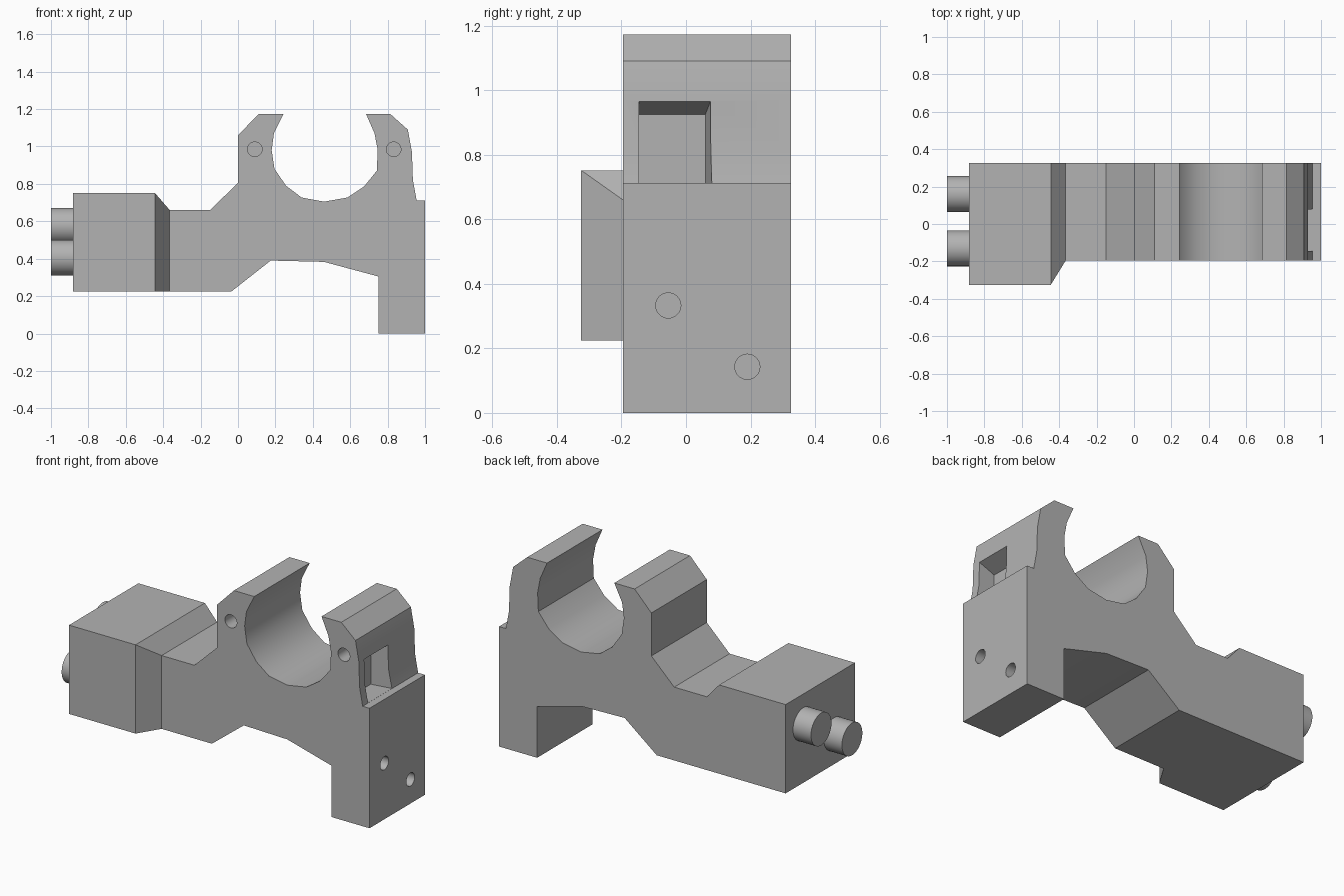
import bpy, bmesh, math
from mathutils import Matrix

cube = bpy.data.objects.get("Cube")
if cube:
    bpy.data.objects.remove(cube)

grey = bpy.data.materials.new("plain_grey")
grey.use_nodes = True
colour = (0.45, 0.45, 0.45, 1)
grey.diffuse_color = colour
grey.node_tree.nodes["Principled BSDF"].inputs["Base Color"].default_value = colour

FRONT, BACK = -0.195, 0.325


def make_object(name, bm):
    bmesh.ops.recalc_face_normals(bm, faces=bm.faces)
    mesh = bpy.data.meshes.new(name)
    bm.to_mesh(mesh)
    bm.free()
    mesh.materials.append(grey)
    obj = bpy.data.objects.new(name, mesh)
    bpy.context.collection.objects.link(obj)
    return obj


def cylinder(name, centre, radius, length, axis, sides=32):
    bm = bmesh.new()
    turn = Matrix.Rotation(math.pi / 2, 4, 'Y' if axis == 'X' else 'X')
    bmesh.ops.create_cone(bm, cap_ends=True, segments=sides, radius1=radius, radius2=radius,
                          depth=length, matrix=Matrix.Translation(centre) @ turn)
    return make_object(name, bm)


def smooth(obj):
    bpy.ops.object.select_all(action='DESELECT')
    obj.select_set(True)
    bpy.context.view_layer.objects.active = obj
    bpy.ops.object.shade_smooth_by_angle(angle=math.radians(30))


# Side profile of the bracket: arm, leg, and the two jaws around the open bore
arm_and_leg = [(-0.365, 0.225), (-0.035, 0.225), (0.175, 0.39), (0.46, 0.383), (0.75, 0.305),
               (0.75, 0), (1, 0), (1, 0.712)]
right_jaw = [(0.955, 0.712), (0.935, 0.82), (0.93, 0.97), (0.908, 1.09), (0.815, 1.173), (0.685, 1.173)]
bore = [(0.73, 1.07), (0.747, 0.98), (0.742, 0.87), (0.675, 0.787), (0.585, 0.727), (0.46, 0.705),
        (0.34, 0.727), (0.257, 0.79), (0.195, 0.88), (0.18, 0.98), (0.192, 1.07)]
left_jaw = [(0.243, 1.173), (0.11, 1.173), (0, 1.06), (0, 0.805), (-0.15, 0.66), (-0.365, 0.66)]

bm = bmesh.new()
face = bm.faces.new([bm.verts.new((x, FRONT, z)) for x, z in arm_and_leg + right_jaw + bore + left_jaw])
ext = bmesh.ops.extrude_face_region(bm, geom=[face])
for v in ext["geom"]:
    if isinstance(v, bmesh.types.BMVert):
        v.co.y = BACK

# End block: flared out of the arm's end face, then drawn straight
end = min(bm.faces, key=lambda f: f.calc_center_median().x)
for x, y_front, z_top in [(-0.445, -0.325, 0.752), (-0.882, -0.325, 0.752)]:
    end = bmesh.ops.extrude_discrete_faces(bm, faces=[end])["faces"][0]
    for v in end.verts:
        v.co.x = x
        if v.co.y < 0:
            v.co.y = y_front
        if v.co.z > 0.5:
            v.co.z = z_top
bmesh.ops.remove_doubles(bm, verts=bm.verts, dist=1e-5)
body = make_object("bracket_body", bm)

# Blind screw holes in the jaws and the leg
cutters = [cylinder("jaw_hole_cutter", (x, FRONT, 0.985), 0.039, 0.2, 'Y') for x in (0.09, 0.832)]
cutters += [cylinder("leg_hole_cutter", (1, y, z), 0.039, 0.2, 'X') for y, z in ((-0.055, 0.333), (0.19, 0.143))]

# Tapered pocket in the outer side of the right jaw
bm = bmesh.new()
bmesh.ops.create_cube(bm, size=1)
for v in bm.verts:
    outer = v.co.x > 0
    v.co.x = 0.98 if outer else 0.83
    v.co.y = -0.145 if v.co.y < 0 else (0.084 if outer else 0.06)
    v.co.z = 0.7125 if v.co.z < 0 else (0.985 if outer else 0.925)
cutters.append(make_object("pocket_cutter", bm))

bpy.ops.object.select_all(action='DESELECT')
bpy.context.view_layer.objects.active = body
body.select_set(True)
for cutter in cutters:
    mod = body.modifiers.new("cut", 'BOOLEAN')
    mod.operation = 'DIFFERENCE'
    mod.solver = 'EXACT'
    mod.object = cutter
    bpy.ops.object.modifier_apply(modifier=mod.name)
    bpy.data.objects.remove(cutter)
smooth(body)

# Two round pins on the end block
for name, y, z in (("front_pin", -0.13, 0.405), ("back_pin", 0.16, 0.575)):
    smooth(cylinder(name, (-0.93, y, z), 0.096, 0.14, 'X'))
